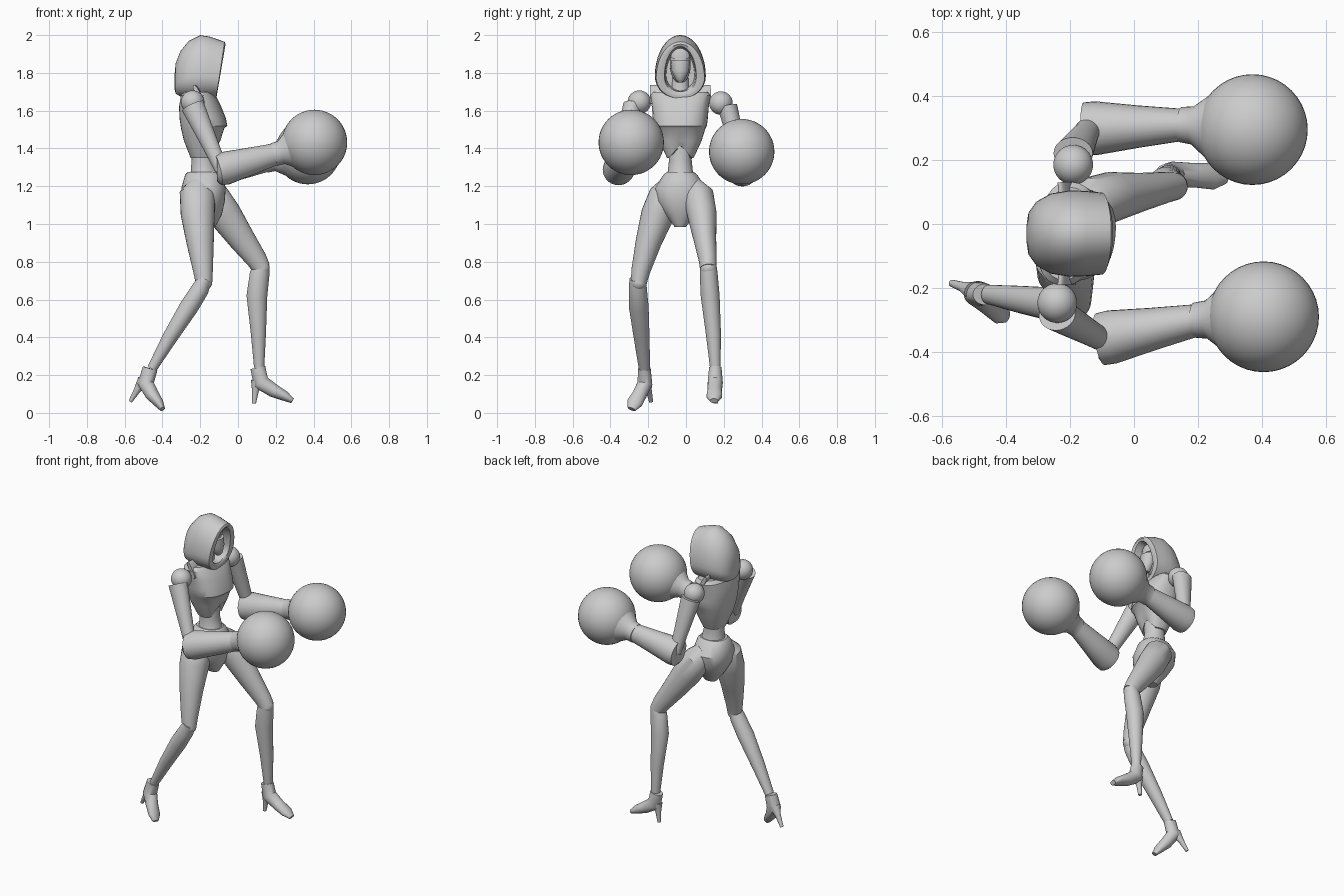
import bpy, bmesh, math
from mathutils import Vector, Matrix

if "Cube" in bpy.data.objects:
    bpy.data.objects.remove(bpy.data.objects["Cube"])

grey = bpy.data.materials.new("plain grey")
grey.use_nodes = True
COLOUR = (0.6, 0.6, 0.6, 1)
grey.diffuse_color = COLOUR
grey.node_tree.nodes["Principled BSDF"].inputs["Base Color"].default_value = COLOUR
X, Y, Z = Vector((1, 0, 0)), Vector((0, 1, 0)), Vector((0, 0, 1))


def finish(name, bm, angle=35):
    bmesh.ops.recalc_face_normals(bm, faces=bm.faces)
    mesh = bpy.data.meshes.new(name)
    bm.to_mesh(mesh)
    bm.free()
    obj = bpy.data.objects.new(name, mesh)
    bpy.context.collection.objects.link(obj)
    mesh.materials.append(grey)
    bpy.ops.object.select_all(action='DESELECT')
    obj.select_set(True)
    bpy.context.view_layer.objects.active = obj
    bpy.ops.object.shade_smooth_by_angle(angle=math.radians(angle))
    return obj


def oval(c, u, v, a, b, power=2.0, n=28):
    """Ring of points around c; power above 2 makes it boxier."""
    pts = []
    for i in range(n):
        t = 2 * math.pi * i / n
        s, k = math.sin(t), math.cos(t)
        f = (abs(s) ** power + abs(k) ** power) ** (-1 / power)
        pts.append(Vector(c) + u * a * k * f + v * b * s * f)
    return pts


def loft(name, rings, angle=35):
    bm = bmesh.new()
    rows = [[bm.verts.new(p) for p in r] for r in rings]
    n = len(rows[0])
    for r, q in zip(rows, rows[1:]):
        for i in range(n):
            bm.faces.new((r[i], r[(i + 1) % n], q[(i + 1) % n], q[i]))
    bm.faces.new(rows[0])
    bm.faces.new(rows[-1])
    return finish(name, bm, angle)


def limb(name, path, power=2.0):
    """Tube through points given as (centre, depth radius, side radius)."""
    c = [Vector(p[0]) for p in path]
    rings = []
    for i, (_, a, b) in enumerate(path):
        t = (c[min(i + 1, len(c) - 1)] - c[max(i - 1, 0)]).normalized()
        side = (Y - t * Y.dot(t)).normalized()
        rings.append(oval(c[i], side.cross(t), side, a, b, power))
    return loft(name, rings)


def ball(name, c, r):
    bm = bmesh.new()
    r = Vector(r) if isinstance(r, tuple) else Vector((r, r, r))
    bmesh.ops.create_uvsphere(bm, u_segments=40, v_segments=24, radius=1,
                              matrix=Matrix.Translation(c) @ Matrix.Diagonal(r).to_4x4())
    return finish(name, bm)


MID = -0.03   # the body's centre plane


def body(name, rows, power, yaw=0.0):
    """Stacked level rings: height, back, front, half width."""
    turn = Matrix.Rotation(yaw, 3, 'Z')
    return loft(name, [oval(((back + front) / 2, MID, z), turn @ X, turn @ Y,
                            (front - back) / 2, w, power) for z, back, front, w in rows])


# Torso
chest = body("chest", [
    (1.35, -.25, -.12, .07), (1.44, -.285, -.095, .112), (1.505, -.3, -.075, .132),
    (1.52, -.302, -.058, .14), (1.56, -.308, -.066, .145), (1.62, -.31, -.09, .15),
    (1.68, -.3, -.12, .162), (1.70, -.28, -.14, .145)], 2.5, -.11)
for v in chest.data.vertices:      # arched lower edge at the front
    if v.co.z < 1.36 and v.co.x > -.17:
        v.co.z += .07 * max(0, 1 - abs(v.co.y - MID) / .06)
body("waist", [(1.22, -.26, -.09, .085), (1.28, -.25, -.11, .066), (1.34, -.245, -.125, .06),
               (1.46, -.25, -.115, .07)], 2.0)
body("pelvis", [(1.275, -.265, -.1, .072), (1.26, -.28, -.085, .09), (1.19, -.3, -.065, .135),
                (1.12, -.29, -.07, .13), (1.05, -.25, -.085, .08), (.985, -.2, -.12, .03)], 2.2)
body("neck", [(1.66, -.27, -.15, .075), (1.71, -.25, -.16, .045), (1.82, -.24, -.16, .04)], 2.0)


# Clavicle and back plates hugging the upper chest
for s, tag in ((-1, "right"), (1, "left")):
    limb(tag + "_collar_plate", [((-.2, MID + s * .04, 1.69), .05, .012),
                                 ((-.21, MID + s * .16, 1.685), .055, .012)], 3)


# Hood: upright slices from back to front, then folded inward to make the opening
def slice_ring(x, low, high, w, lean=0.0):
    belly = low + (high - low) * .36
    pts = []
    for i in range(40):
        t = 2 * math.pi * i / 40
        k, s = math.cos(t), math.sin(t)
        z = belly + k * ((high - belly) if k > 0 else (belly - low))
        pts.append(Vector((x + lean * (z - belly), MID + w * s, z)))
    return pts


loft("hood", [slice_ring(*r) for r in (
    (-.336, 1.715, 1.79, .025), (-.33, 1.69, 1.85, .065), (-.305, 1.675, 1.915, .1),
    (-.26, 1.665, 1.97, .125), (-.2, 1.66, 2.0, .135), (-.15, 1.66, 1.992, .133),
    (-.1, 1.665, 1.965, .128, .15), (-.096, 1.675, 1.952, .112, .17),
    (-.1, 1.69, 1.94, .085, .17), (-.12, 1.70, 1.93, .08), (-.2, 1.71, 1.92, .075))], 45)
ball("face", (-.175, MID, 1.845), (.065, .055, .1))
limb("face_mask", [((-.13, MID, 1.865), .035, .05), ((-.13, MID, 1.81), .04, .046),
                   ((-.125, MID, 1.765), .028, .024), ((-.125, MID, 1.75), .012, .01)])
limb("brow_plate", [((-.135, MID, 1.95), .01, .012), ((-.135, MID, 1.915), .025, .045),
                    ((-.14, MID, 1.88), .03, .052)])

# Arms: shoulder joint, upper arm, bell forearm, wrist flare, round glove
ARMS = {
    "right": ((-.24, -.247, 1.645), (-.105, -.36, 1.285), (.2, -.3, 1.37), (.405, -.29, 1.432)),
    "left": ((-.19, .185, 1.64), (-.155, .298, 1.28), (.155, .31, 1.335), (.37, .295, 1.383)),
}
for tag, joints in ARMS.items():
    shoulder, elbow, wrist, glove = map(Vector, joints)
    out = Y * (-1 if tag == "right" else 1)
    ball(tag + "_shoulder", shoulder, .062)
    top = shoulder + out * .035 - Z * .02
    low = elbow + X * .02 + out * .01
    limb(tag + "_upper_arm", [(top, .062, .052), (top.lerp(low, .3), .053, .047),
                              (top.lerp(low, .65), .043, .04), (low, .036, .034)])
    limb(tag + "_forearm", [(elbow - X * .006, .06, .06), (elbow, .082, .082),
                            (elbow.lerp(wrist, .12), .088, .084),
                            (elbow.lerp(wrist, .55), .073, .066), (wrist, .058, .05)])
    reach = (glove - wrist).normalized()
    limb(tag + "_wrist_flare", [(wrist - reach * .01, .062, .055), (wrist + reach * .03, .063, .06),
                                (wrist + reach * .08, .1, .1), (wrist + reach * .11, .115, .115)])
    ball(tag + "_glove", glove, .173)

# Legs
LEGS = {
    "right": ([((-.2, -.09, 1.21), .06, .05), ((-.215, -.115, 1.16), .094, .078),
               ((-.213, -.15, 1.05), .09, .088), ((-.2, -.2, .9), .072, .068),
               ((-.185, -.24, .75), .052, .05), ((-.18, -.25, .69), .044, .042)],
              [((-.175, -.255, .71), .036, .044), ((-.2, -.255, .655), .047, .048),
               ((-.26, -.25, .56), .05, .052), ((-.36, -.235, .4), .04, .042),
               ((-.455, -.22, .235), .026, .03)],
              ((-.465, -.22, .235), (-.4, -.288, .02), (-.57, -.185, .06))),
    "left": ([((-.17, .04, 1.2), .06, .05), ((-.135, .065, 1.15), .085, .082),
              ((-.07, .085, 1.05), .088, .078), ((.02, .1, .92), .071, .06),
              ((.1, .115, .81), .055, .048), ((.125, .118, .765), .048, .044)],
             [((.13, .118, .79), .036, .042), ((.115, .12, .74), .052, .047),
              ((.1, .128, .62), .055, .05), ((.108, .145, .42), .04, .04),
              ((.112, .155, .24), .027, .028)],
             ((.105, .155, .24), (.288, .148, .064), (.085, .158, .05))),
}
for tag, (thigh, shin, foot) in LEGS.items():
    limb(tag + "_thigh", thigh)
    limb(tag + "_shin", shin)
    ball(tag + "_knee", thigh[-1][0], .043)
    ankle, toe, heel = map(Vector, foot)
    t, h = toe - ankle, heel - ankle
    limb(tag + "_shoe", [(ankle, .04, .033), (ankle + h * .3 + t * .12, .044, .04),
                         (ankle + h * .2 + t * .48, .036, .038),
                         (ankle + h * .06 + t * .8, .026, .042), (toe, .014, .022)])
    limb(tag + "_heel", [(ankle + h * .35 + t * .03, .036, .03), (ankle + h * .65, .018, .016),
                         (heel, .01, .011)])
